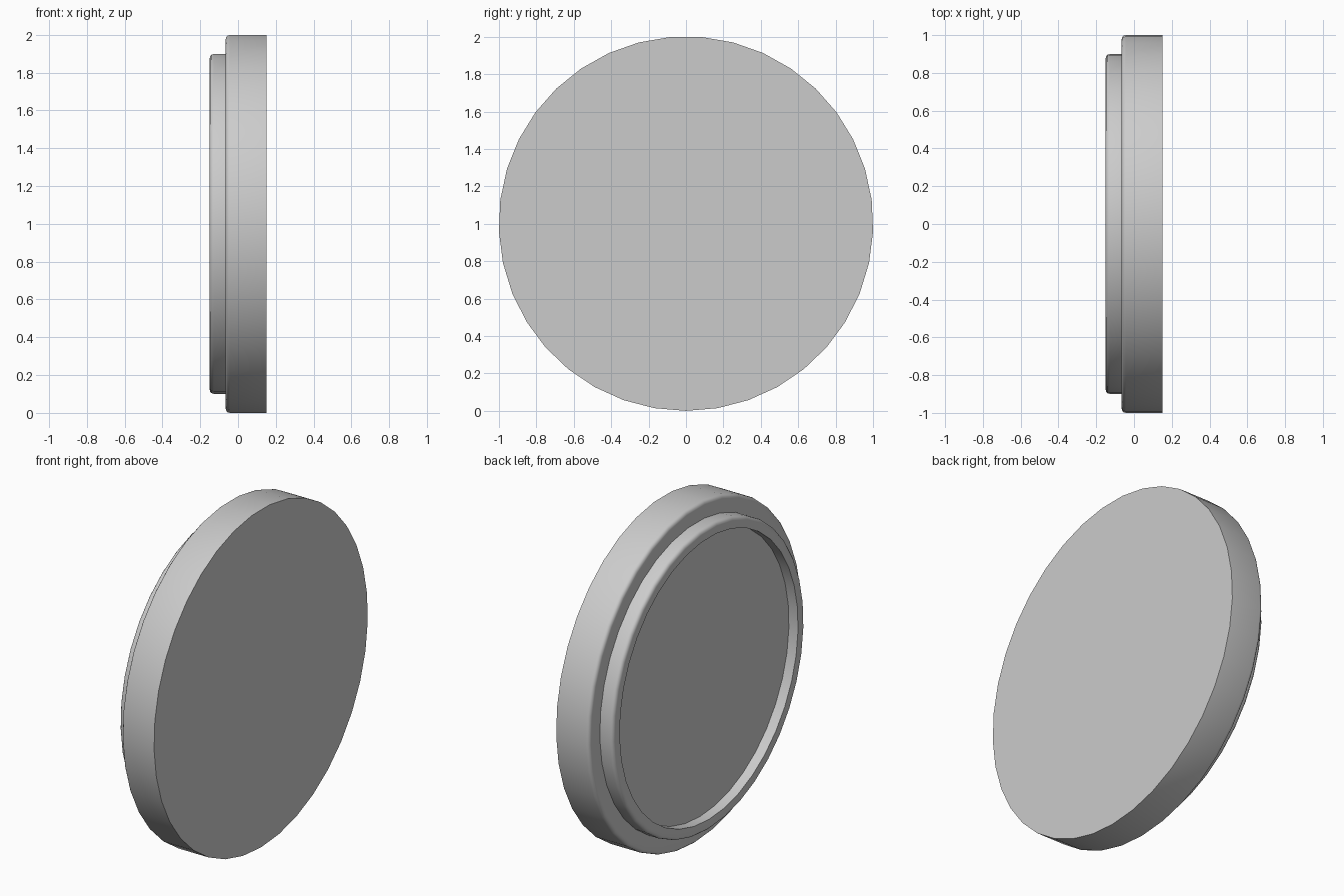
import bpy, bmesh, math

if "Cube" in bpy.data.objects:
    bpy.data.objects.remove(bpy.data.objects["Cube"])

SIDES = 37
R = 1.001          # outer radius, also the height of the axis

# plain light grey
grey = bpy.data.materials.new("light_grey")
grey.diffuse_color = (0.6, 0.6, 0.6, 1)
grey.use_nodes = True
grey.node_tree.nodes["Principled BSDF"].inputs["Base Color"].default_value = grey.diffuse_color


def rounded(x, r, size, steps=3):
    """Quarter-round corner between a rim of radius r and a back face at x."""
    return [(x + size * (1 - math.sin(a)), r - size * (1 - math.cos(a)))
            for a in (i * math.pi / 2 / steps for i in range(steps + 1))]


def lathe_x(name, profile):
    """Turn an (x, radius) profile about the x axis and cap both ends."""
    bm = bmesh.new()
    rings = []
    for x, r in profile:
        ring = []
        for i in range(SIDES):
            a = 2 * math.pi * i / SIDES
            ring.append(bm.verts.new((x, r * math.sin(a), R - r * math.cos(a))))
        rings.append(ring)
    for a, b in zip(rings, rings[1:]):
        for i in range(SIDES):
            j = (i + 1) % SIDES
            bm.faces.new((a[i], a[j], b[j], b[i]))
    bm.faces.new(rings[0])
    bm.faces.new(rings[-1])
    bmesh.ops.recalc_face_normals(bm, faces=bm.faces[:])
    mesh = bpy.data.meshes.new(name)
    bm.to_mesh(mesh)
    bm.free()
    mesh.materials.append(grey)
    ob = bpy.data.objects.new(name, mesh)
    bpy.context.collection.objects.link(ob)
    bpy.ops.object.select_all(action='DESELECT')
    ob.select_set(True)
    bpy.context.view_layer.objects.active = ob
    bpy.ops.object.shade_smooth_by_angle(angle=math.radians(35))
    return ob


# flat front, wide rim, stepped back ring and shallow recess
profile = [(0.15, R)]
profile += rounded(-0.065, R, 0.022)
profile += [(-0.065, 0.9)]
profile += rounded(-0.15, 0.9, 0.022)
profile += [(-0.15, 0.835), (-0.09, 0.835)]
lathe_x("stepped_round_cap", profile)
